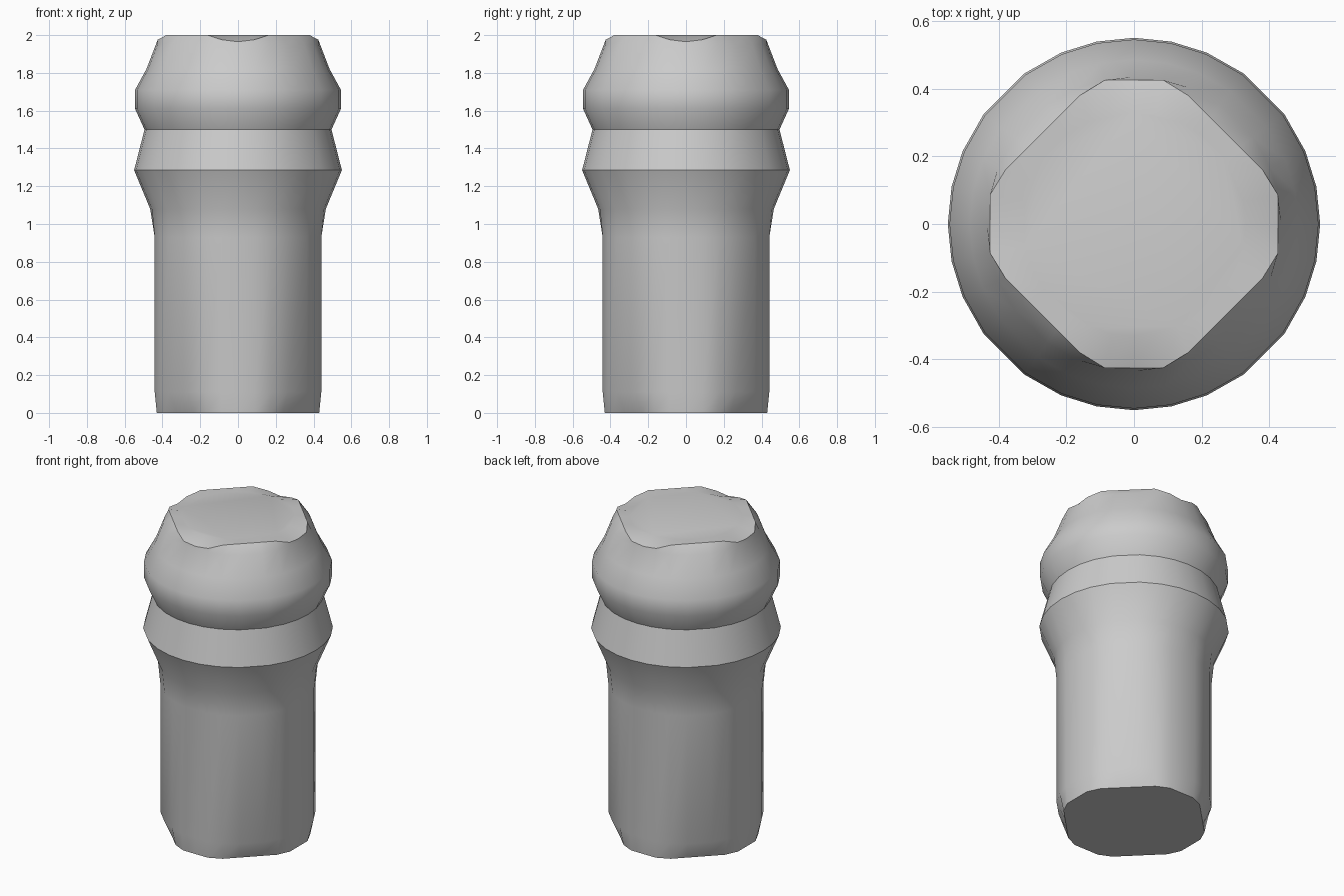
import bpy
import bmesh
from math import radians, sin, cos

cube = bpy.data.objects.get("Cube")
if cube:
    bpy.data.objects.remove(cube, do_unlink=True)

grey = bpy.data.materials.new("plain grey")
grey.use_nodes = True
grey.diffuse_color = (0.6, 0.6, 0.6, 1)
grey.node_tree.nodes["Principled BSDF"].inputs["Base Color"].default_value = (0.6, 0.6, 0.6, 1)

# Slightly uneven angles round one quarter, repeated four times
QUARTER = [0, 11.5, 23, 36, 54, 67, 78.5]
ANGLES = [radians(a + 90 * q) for q in range(4) for a in QUARTER]

# Radius and height of the turned outline: shaft, flared collar, rounded knob
OUTLINE = [(0.45, 0.11), (0.45, 0.93), (0.465, 1.08), (0.55, 1.285), (0.495, 1.5),
           (0.545, 1.61), (0.545, 1.71), (0.485, 1.82), (0.435, 1.95)]


def chamfered_square(a, half, diagonal):
    """Radius at angle a of a square with its corners cut off."""
    c, s = abs(cos(a)), abs(sin(a))
    return min(half / max(c, s), diagonal / (c + s))


bm = bmesh.new()


def ring(radius, height):
    return [bm.verts.new((radius(a) * cos(a), radius(a) * sin(a), height(a))) for a in ANGLES]


def flat_sided(r):
    # The shaft has a flat facet facing each axis
    return lambda a: min(r, 0.98 * r / max(abs(cos(a)), abs(sin(a))))


# Chamfered foot
rings = [ring(lambda a: chamfered_square(a, 0.43, 0.56), lambda a: 0)]

# Shaft, collar and knob
for r, z in OUTLINE:
    radius = flat_sided(r) if z < 1 else (lambda a, r=r: r)
    rings.append(ring(radius, lambda a, z=z: z))

# Chamfered crown, dipping toward the four sides
rings.append(ring(lambda a: chamfered_square(a, 0.425, 0.54),
                  lambda a: 2 - 0.035 * max(0, cos(4 * a))))
rings.append(ring(lambda a: 0.33, lambda a: 2))

for low, high in zip(rings, rings[1:]):
    for i in range(len(ANGLES)):
        j = (i + 1) % len(ANGLES)
        bm.faces.new((low[i], low[j], high[j], high[i]))
bm.faces.new(rings[0][::-1])
bm.faces.new(rings[-1])

mesh = bpy.data.meshes.new("turned_peg")
bm.to_mesh(mesh)
bm.free()
mesh.materials.append(grey)
peg = bpy.data.objects.new("turned_peg", mesh)
bpy.context.collection.objects.link(peg)
bpy.ops.object.select_all(action="DESELECT")
peg.select_set(True)
bpy.context.view_layer.objects.active = peg
bpy.ops.object.shade_smooth_by_angle(angle=radians(32))
